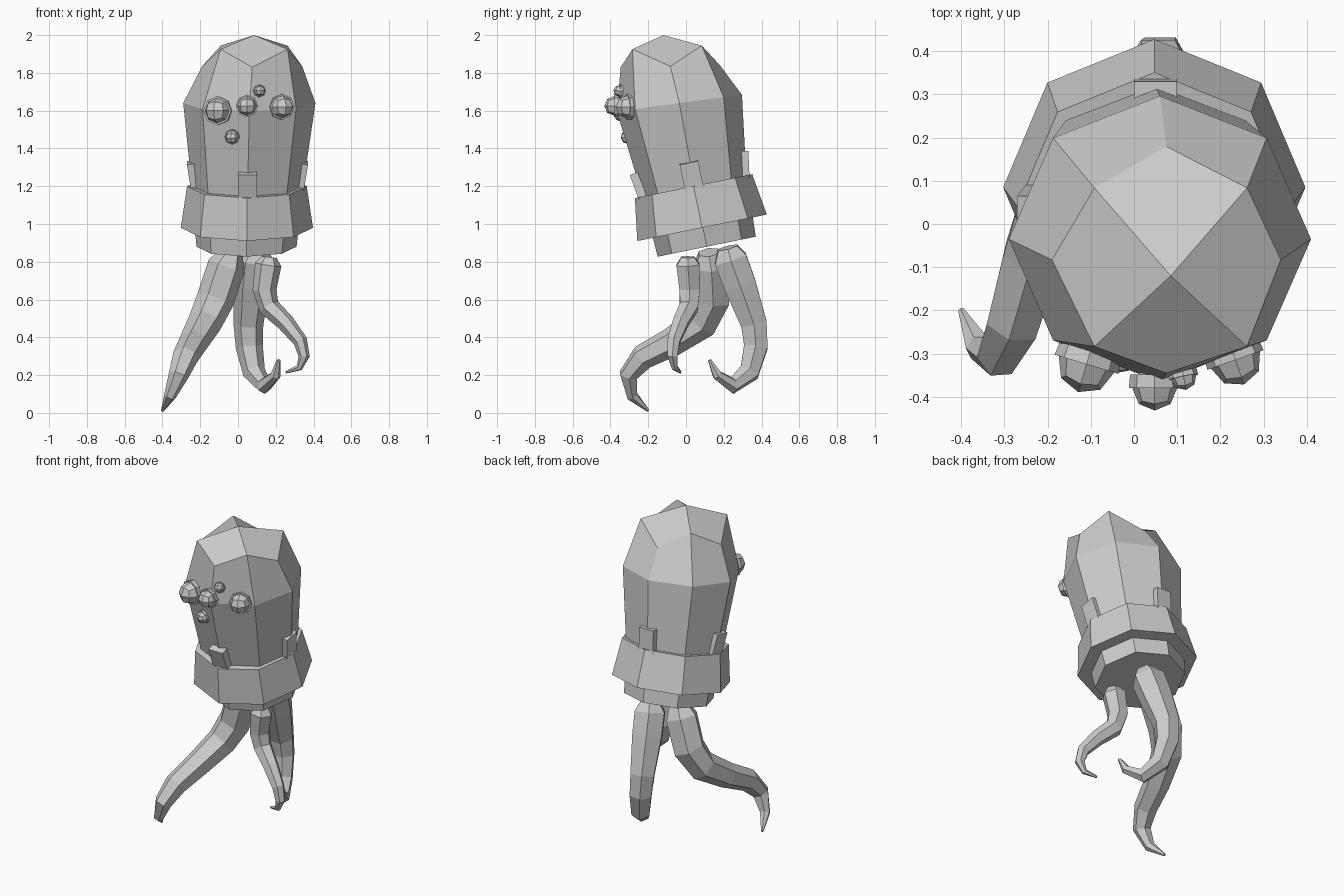
import bpy, bmesh
from math import sin, cos, pi, radians
from mathutils import Vector, Matrix, Quaternion

if "Cube" in bpy.data.objects:
    bpy.data.objects.remove(bpy.data.objects["Cube"])


def finish(name, bm):
    bmesh.ops.recalc_face_normals(bm, faces=bm.faces)
    me = bpy.data.meshes.new(name)
    bm.to_mesh(me)
    bm.free()
    ob = bpy.data.objects.new(name, me)
    bpy.context.collection.objects.link(ob)
    return ob


def skin(bm, rings, closed=False):
    n = len(rings[0])
    pairs = list(zip(rings, rings[1:] + rings[:1])) if closed else list(zip(rings, rings[1:]))
    for a, b in pairs:
        for i in range(n):
            j = (i + 1) % n
            bm.faces.new((a[i], a[j], b[j], b[i]))


def oval(c, rx, ry, slope):
    """Eight points round a centre, rising towards the back."""
    return [Vector(c) + Vector((rx * cos(k * pi / 4), ry * sin(k * pi / 4) * .98,
                                ry * sin(k * pi / 4) * slope)) for k in range(8)]


# Head: leaning octagonal column with a cap of four quads
bm = bmesh.new()
levels = [oval((.045, .11, .88), .265, .265, .2),
          oval((.05, .045, 1.2), .295, .28, .2),
          oval((.06, -.035, 1.64), .35, .338, .13)]
corner = oval((.075, -.083, 1.835), .265, .268, .02)
mid = oval((.085, -.1, 1.935), .25, .265, .05)
levels.append([corner[k] if k % 2 == 0 else mid[k] for k in range(8)])
rings = [[bm.verts.new(p) for p in ring] for ring in levels]
skin(bm, rings)
bm.faces.new(rings[0])
apex = bm.verts.new((.085, -.12, 2.0))
for k in range(0, 8, 2):
    top = rings[-1]
    bm.faces.new((apex, top[k - 1], top[k], top[k + 1]))
finish("head", bm)

# Collar: flared octagonal band round the base of the head
bm = bmesh.new()
rings = []
for r, t in [(.25, 0), (.35, 0), (.317, .225), (.275, .225)]:
    ring = oval((.047, .085 - .2 * t, .98 + .98 * t), r, r, .2)
    rings.append([bm.verts.new(p) for p in ring])
skin(bm, rings, closed=True)
finish("collar", bm)

# Four tabs standing in the collar, leaning outwards
frame = Matrix.Translation((.05, .04, 1.205)) @ Matrix.Rotation(radians(11.5), 4, 'X')
for name, k in [("right_tab", 0), ("back_tab", 1), ("left_tab", 2), ("front_tab", 3)]:
    m = (frame @ Matrix.Rotation(k * pi / 2, 4, 'Z') @ Matrix.Translation((.285, 0, .04))
         @ Matrix.Rotation(radians(9), 4, 'Y') @ Matrix.Diagonal((.045, .1, .17, 1)))
    bm = bmesh.new()
    bmesh.ops.create_cube(bm, size=1, matrix=m)
    finish(name, bm)


# Eyes: cube-based ball in an octagonal socket
def eye(name, pos, r, facing):
    q = Vector(facing).to_track_quat('Z', 'Y')
    m = Matrix.Translation(pos) @ q.to_matrix().to_4x4()
    bm = bmesh.new()
    bmesh.ops.create_cube(bm, size=2)
    bmesh.ops.subdivide_edges(bm, edges=bm.edges[:], cuts=1, use_grid_fill=True)
    for v in bm.verts:
        v.co = v.co.normalized() * r
    bmesh.ops.create_cone(bm, cap_ends=True, segments=8, radius1=r * 1.1, radius2=r * 1.15,
                          depth=r * .6, matrix=Matrix.Translation((0, 0, -r * .3)))
    bmesh.ops.transform(bm, matrix=m, verts=bm.verts)
    finish(name, bm)


eye("left_eye", (-.11, -.325, 1.6), .067, (-.3, -1, 0))
eye("right_eye", (.235, -.315, 1.62), .06, (.35, -1, 0))
eye("middle_eye", (.048, -.38, 1.625), .052, (0, -1, 0))
eye("small_upper_eye", (.115, -.355, 1.705), .03, (.2, -1, .1))
eye("small_lower_eye", (-.032, -.31, 1.46), .036, (-.2, -1, -.2))


# Tentacles: tapering hexagonal tubes along a path of (x, y, z, radius)
def tentacle(name, path):
    pts = [Vector(p[:3]) for p in path]
    bm = bmesh.new()
    rings, side, old = [], Vector((1, 0, 0)), None
    for i, p in enumerate(pts):
        d = (pts[min(i + 1, len(pts) - 1)] - pts[max(i - 1, 0)]).normalized()
        if old is not None:
            side = old.rotation_difference(d) @ side
        side = (side - d * side.dot(d)).normalized()
        old = d
        rings.append([bm.verts.new(p + Quaternion(d, k * pi / 3) @ side * path[i][3])
                      for k in range(6)])
    skin(bm, rings)
    bm.faces.new(rings[0])
    bm.faces.new(rings[-1])
    finish(name, bm)


tentacle("left_tentacle", [
    (-.03, .12, .85, .06), (-.06, .13, .78, .1), (-.12, .14, .6, .1), (-.175, .085, .48, .09),
    (-.235, -.075, .375, .077), (-.28, -.23, .295, .068), (-.315, -.305, .2, .053),
    (-.36, -.285, .09, .032), (-.4, -.2, .012, .008)])
tentacle("back_tentacle", [
    (.1, .22, .875, .06), (.09, .235, .815, .1), (.075, .285, .68, .098), (.055, .36, .47, .079),
    (.06, .37, .35, .072), (.085, .335, .215, .06), (.14, .245, .145, .045),
    (.2, .165, .2, .028), (.215, .125, .28, .01)])
tentacle("right_tentacle", [
    (.165, .01, .825, .04), (.16, .01, .785, .07), (.14, .02, .65, .063), (.165, .015, .56, .056),
    (.255, -.03, .475, .047), (.33, -.065, .38, .038), (.35, -.072, .3, .03),
    (.325, -.06, .24, .018), (.255, -.03, .215, .007)])
